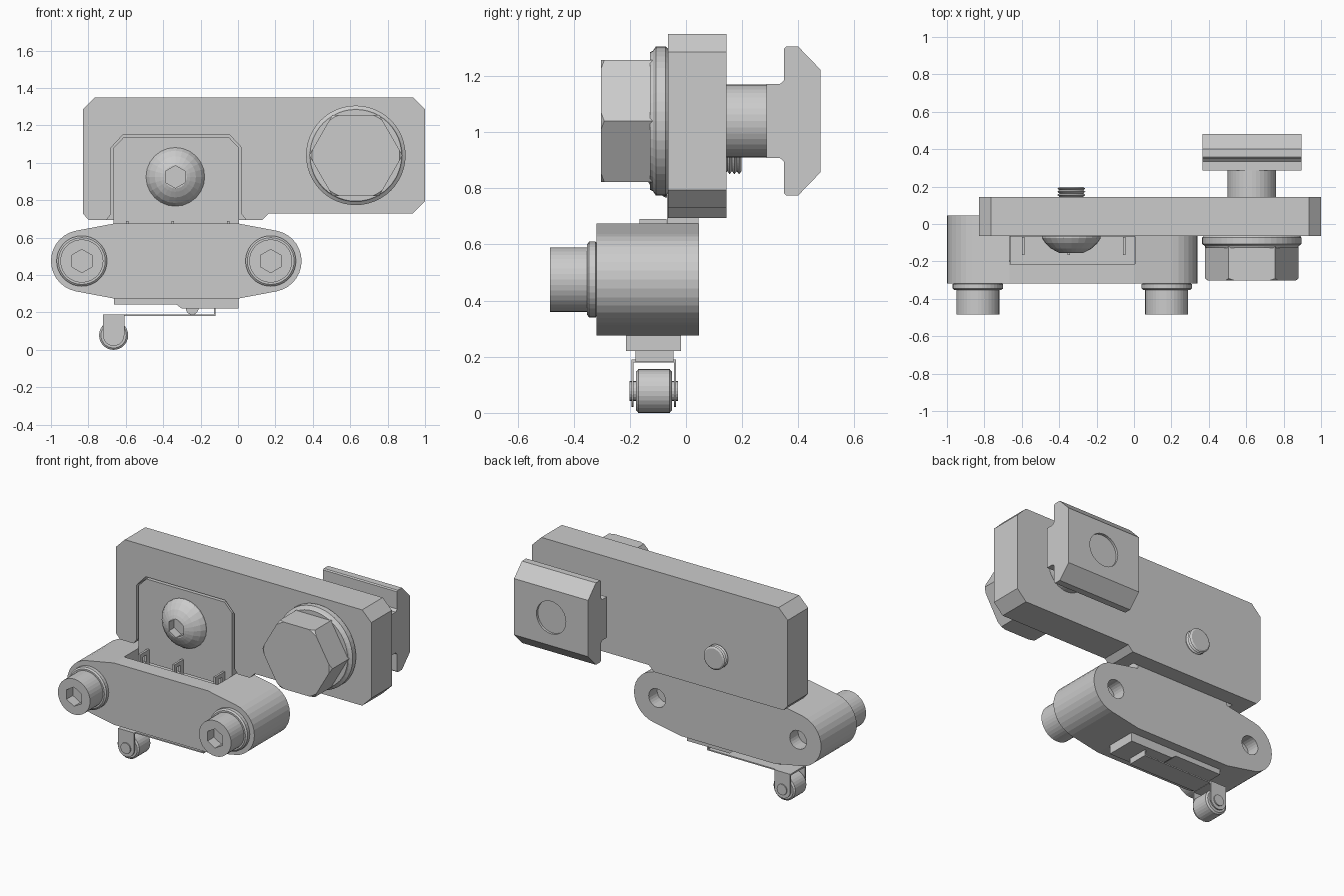
import bpy, bmesh
from math import sin, cos, pi, radians

if "Cube" in bpy.data.objects:
    bpy.data.objects.remove(bpy.data.objects["Cube"])


def finish(name, bm):
    bmesh.ops.recalc_face_normals(bm, faces=bm.faces)
    me = bpy.data.meshes.new(name)
    bm.to_mesh(me)
    bm.free()
    ob = bpy.data.objects.new(name, me)
    bpy.context.collection.objects.link(ob)
    return ob


def loft(name, rings):
    """Skin closed rings of equal length and cap both ends."""
    bm = bmesh.new()
    vs = [[bm.verts.new(p) for p in ring] for ring in rings]
    n = len(vs[0])
    for a, b in zip(vs, vs[1:]):
        for i in range(n):
            j = (i + 1) % n
            bm.faces.new((a[i], a[j], b[j], b[i]))
    bm.faces.new(vs[0])
    bm.faces.new(vs[-1])
    return finish(name, bm)


def prism(name, pts, y0, y1):
    """Front outline (x, z) extruded along y."""
    return loft(name, [[(x, y, z) for x, z in pts] for y in (y0, y1)])


def box(name, x0, x1, y0, y1, z0, z1):
    return prism(name, [(x0, z0), (x1, z0), (x1, z1), (x0, z1)], y0, y1)


def lathe(name, c, prof, n=36, phase=0.0):
    """Profile of (radius, y) turned about the y axis through c = (x, z)."""
    ang = [phase + 2 * pi * i / n for i in range(n)]
    return loft(name, [[(c[0] + r * cos(a), y, c[1] + r * sin(a)) for a in ang]
                       for r, y in prof])


def boolean(ob, tool, op='DIFFERENCE'):
    m = ob.modifiers.new("cut", 'BOOLEAN')
    m.operation, m.solver, m.object = op, 'EXACT', tool
    bpy.context.view_layer.objects.active = ob
    bpy.ops.object.modifier_apply(modifier=m.name)
    bpy.data.objects.remove(tool)
    return ob


def arc(cx, cz, r, a0, a1, n):
    return [(cx + r * cos(radians(a0 + (a1 - a0) * i / n)),
             cz + r * sin(radians(a0 + (a1 - a0) * i / n))) for i in range(n + 1)]


# mounting plate with a pocket for the tongue
plate = prism("mounting_plate", [(-.83, .73), (-.80, .695), (.13, .695), (.165, .73), (.935, .73),
                                 (1, .795), (1, 1.285), (.935, 1.35), (-.765, 1.35), (-.83, 1.285)],
              -.065, .145)
boolean(plate, prism("pocket_cutter", [(-.715, .68), (-.68, .725), (-.68, 1.08), (-.615, 1.15),
                                       (-.045, 1.15), (.02, 1.08), (.02, .725), (.055, .68)], -.2, .045))

# tongue of the switch holder sitting in the pocket
prism("holder_tongue", [(-.665, .6), (.005, .6), (.005, 1.08), (-.05, 1.138), (-.61, 1.138),
                        (-.665, 1.08)], -.067, .044)

# switch holder body with cavity and screw bores
L, R = (-.835, .475), (.175, .475)
holder = prism("switch_holder",
               arc(*R, .165, -79, 79, 14) + [(.005, .675), (-.665, .675)]
               + arc(*L, .165, 101, 259, 14) + [(-.665, .275), (.005, .275)], -.318, .046)
boolean(holder, box("cavity_cutter", -.665, .005, -.215, -.015, .1, .9))
for c in (L, R):
    boolean(holder, lathe("bore_cutter", c, [(.06, -.04), (.06, .1)], 24))

# cap screws with washers
for side, c in (("left", L), ("right", R)):
    lathe(side + "_washer", c, [(.125, -.316), (.135, -.322), (.135, -.345), (.125, -.353)])
    head = lathe(side + "_cap_screw", c, [(.115, -.35), (.115, -.485)])
    boolean(head, lathe("socket_cutter", c, [(.062, -.42), (.062, -.6)], 6, pi / 6))

# button-head screw and its threaded end
S = (-.335, .925)
dome = lathe("button_screw", S, [(.157, -.064), (.157, -.075), (.14, -.102), (.11, -.13),
                                 (.08, -.147), (.062, -.155)], 24)
boolean(dome, lathe("socket_cutter", S, [(.06, -.1), (.06, -.3)], 6, pi / 6))
thread = [(.075 if i % 2 else .064, .13 + .0085 * i) for i in range(8)]
lathe("screw_thread", S, thread + [(.064, .197)])

# hex bolt: chamfered head, washer, shank
B = (.63, 1.04)
hexhead = lathe("hex_bolt_head", B, [(.25, -.12), (.25, -.303)], 6)
boolean(hexhead, lathe("chamfer_tool", B, [(.3, -.1), (.3, -.253), (.212, -.32)], 48), 'INTERSECT')
lathe("bolt_washer", B, [(.257, -.063), (.266, -.073), (.266, -.107), (.25, -.118), (.245, -.128)], 48)
lathe("bolt_shank", B, [(.13, .14), (.13, .3)])

# slot nut, a profile in (y, z) run along x
half = [(.287, .132), (.335, .132), (.35, .146), (.35, .258), (.357, .265), (.4, .265), (.48, .182)]
outline = half + [(y, -z) for y, z in reversed(half)]
nut = loft("slot_nut", [[(x, y, B[1] + z) for y, z in outline] for x in (.365, .895)])
boolean(nut, lathe("nut_bore_cutter", B, [(.105, .465), (.105, .6)]))

# micro switch body, button and terminals
prism("switch_body", [(-.663, .243), (-.33, .243), (-.3, .22), (.003, .22), (.003, .58), (-.663, .58)],
      -.213, -.017)
prism("switch_button", arc(-.245, .222, .034, 180, 360, 10), -.14, -.09)
for i, x in enumerate((-.593, -.348, -.052)):
    t = box(f"terminal_{i}", x - .007, x + .007, -.165, -.07, .57, .69)
    boolean(t, box("eye_cutter", x - .1, x + .1, -.135, -.1, .62, .665))

# roller lever: strip, hinge tab, fork cheeks, roller and pin
W = (-.665, .078)
box("lever_strip", -.72, -.12, -.18, -.045, .182, .19)
box("lever_tab", -.128, -.12, -.18, -.045, .182, .225)
box("fork_bridge", -.722, -.608, -.195, -.035, .18, .19)
cheek = arc(*W, .057, 180, 360, 12) + [(-.608, .19), (-.722, .19)]
for side, y in (("front", -.195), ("back", -.043)):
    prism(f"fork_cheek_{side}", cheek, y, y + .008)
lathe("roller", W, [(.068, -.178), (.078, -.17), (.078, -.058), (.068, -.05)], 28)
lathe("roller_pin", W, [(.035, -.202), (.035, -.028)], 20)
